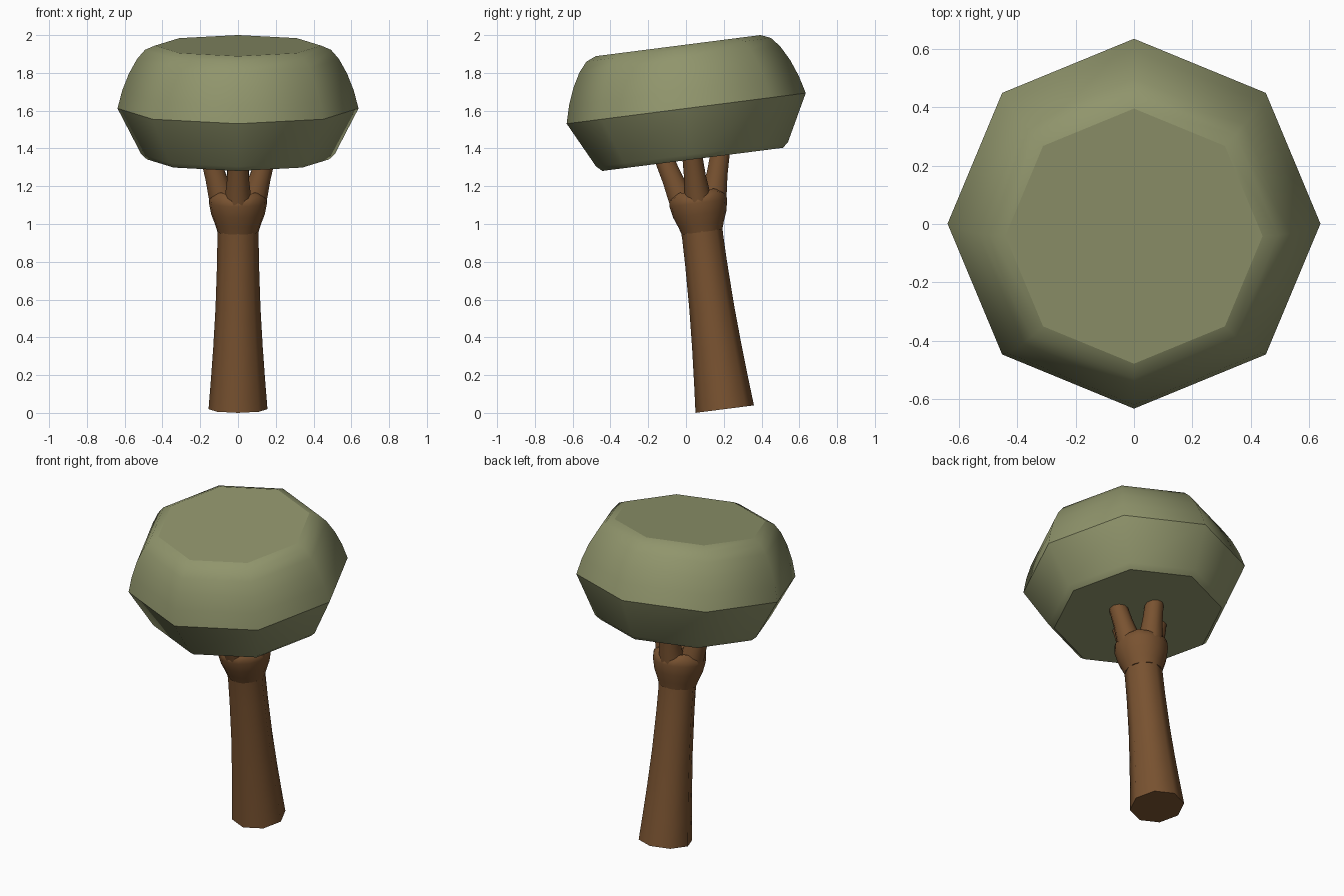
import bpy, bmesh
from math import sin, cos, pi, radians
from mathutils import Matrix, Vector

if "Cube" in bpy.data.objects:
    bpy.data.objects.remove(bpy.data.objects["Cube"])

# whole tree leans forward along one straight axis
LEAN = Matrix.Translation((0, 0.205, 0.02)) @ Matrix.Rotation(radians(7.3), 4, 'X')


def material(name, rgb):
    m = bpy.data.materials.new(name)
    m.diffuse_color = (*rgb, 1)
    m.use_nodes = True
    m.node_tree.nodes["Principled BSDF"].inputs["Base Color"].default_value = m.diffuse_color
    return m


def lathe(name, profile, sides, mat, sharp=(), place=None, wave=0.0):
    """Capped lathe of (radius, height) points; rings in sharp get hard edges."""
    bm = bmesh.new()
    rings = []
    for i, (r, z) in enumerate(profile):
        ring = []
        for k in range(sides):
            a = 2 * pi * k / sides
            dz = -wave * cos(4 * a) if i >= len(profile) - 2 else 0
            ring.append(bm.verts.new((r * cos(a), r * sin(a), z + dz)))
        rings.append(ring)
    for lo, hi in zip(rings, rings[1:]):
        for k in range(sides):
            n = (k + 1) % sides
            bm.faces.new((lo[k], lo[n], hi[n], hi[k]))
    bm.faces.new(rings[0][::-1])
    bm.faces.new(rings[-1])
    for f in bm.faces:
        f.smooth = True
    for i in {0, len(profile) - 1, *sharp}:
        for k in range(sides):
            e = bm.edges.get((rings[i][k], rings[i][(k + 1) % sides]))
            e.smooth = False
    bm.transform(LEAN @ (place or Matrix()))
    me = bpy.data.meshes.new(name)
    bm.to_mesh(me)
    bm.free()
    me.materials.append(mat)
    ob = bpy.data.objects.new(name, me)
    bpy.context.collection.objects.link(ob)
    return ob


bark = material("bark", (0.19, 0.085, 0.03))
leaf = material("leaf", (0.28, 0.30, 0.15))

# trunk, flared at the foot
lathe("trunk", [(0.156, 0), (0.144, 0.15), (0.131, 0.33), (0.119, 0.54),
                (0.111, 0.78), (0.109, 0.92), (0.112, 1.02)], 8, bark)

# swollen collar with a scalloped rim
lathe("collar", [(0.108, 0.945), (0.121, 0.985), (0.142, 1.04), (0.154, 1.10),
                 (0.152, 1.135), (0.125, 1.155)], 16, bark, wave=0.012)

# four branches fanning out into the crown
for i, part in enumerate(("right", "back", "left", "front")):
    foot, tip = Vector((0.07, 0, 1.07)), Vector((0.155, 0, 1.37))
    d = tip - foot
    place = (Matrix.Rotation(i * pi / 2, 4, 'Z') @ Matrix.Translation(foot)
             @ d.to_track_quat('Z', 'Y').to_matrix().to_4x4())
    lathe(part + "_branch", [(0.074, 0), (0.068, 0.09), (0.058, 0.18),
                             (0.052, d.length)], 10, bark, place=place)

# eight-sided crown with a hard edge at its widest ring
lathe("crown", [(0.482, 1.333), (0.512, 1.36), (0.638, 1.605), (0.613, 1.70),
                (0.578, 1.79), (0.535, 1.868), (0.492, 1.918), (0.44, 1.94)],
      8, leaf, sharp=(2,))
